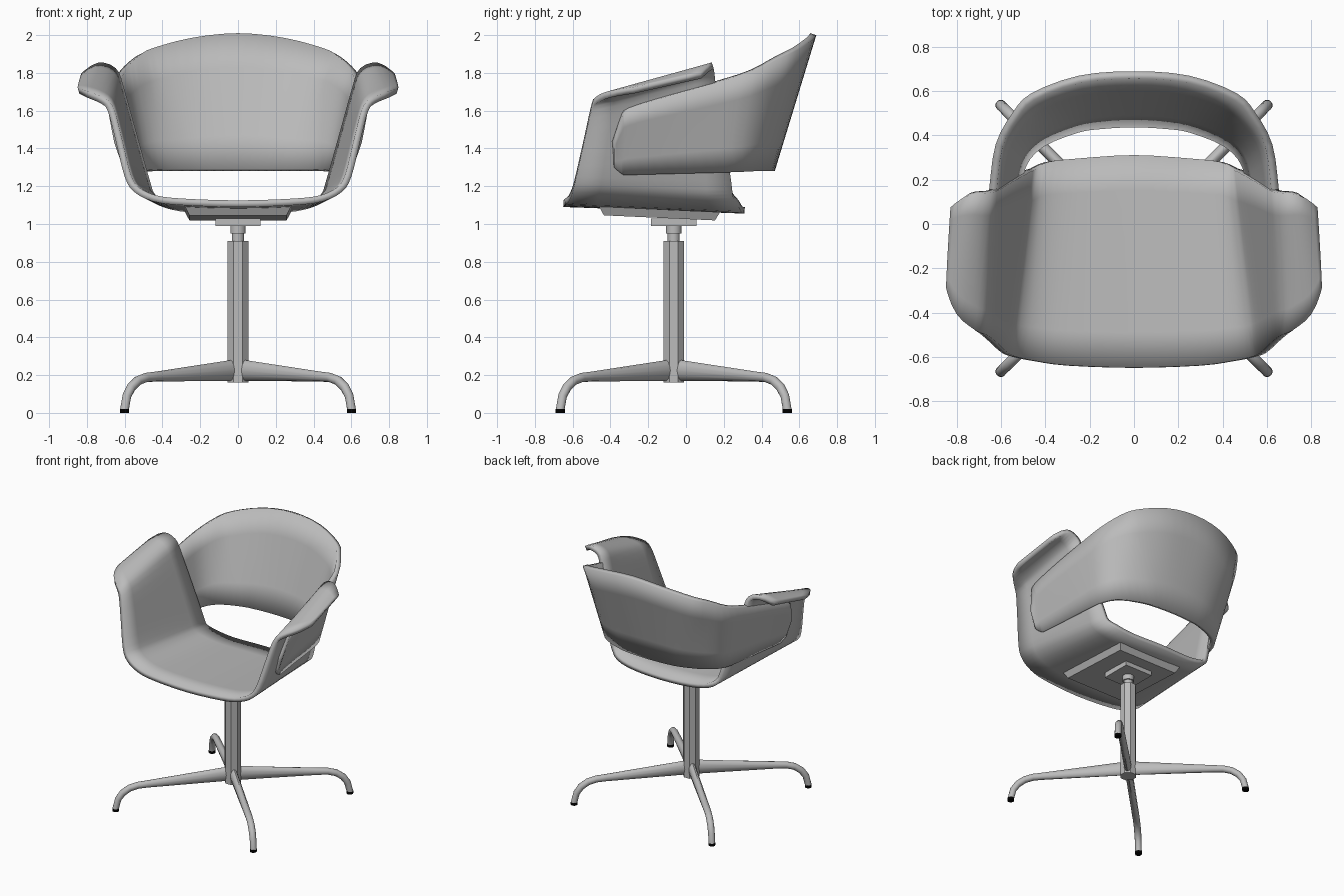
import bpy, bmesh, math
from mathutils import Vector, Matrix

if "Cube" in bpy.data.objects:
    bpy.data.objects.remove(bpy.data.objects["Cube"])


def material(name, rgb):
    mat = bpy.data.materials.new(name)
    mat.use_nodes = True
    mat.diffuse_color = (*rgb, 1)
    mat.node_tree.nodes["Principled BSDF"].inputs["Base Color"].default_value = (*rgb, 1)
    return mat


GREY = material("grey", (0.5, 0.5, 0.5))
BLACK = material("black", (0.0, 0.0, 0.0))
AXIS_Y = -0.065  # centre line of the pedestal


def finish(name, bm, mat, smooth=True):
    bmesh.ops.recalc_face_normals(bm, faces=bm.faces) if name.endswith(("leg", "foot")) else None
    mesh = bpy.data.meshes.new(name)
    bm.to_mesh(mesh)
    bm.free()
    obj = bpy.data.objects.new(name, mesh)
    bpy.context.collection.objects.link(obj)
    mesh.materials.append(mat)
    if smooth:
        bpy.ops.object.select_all(action='DESELECT')
        obj.select_set(True)
        bpy.context.view_layer.objects.active = obj
        bpy.ops.object.shade_smooth_by_angle(angle=math.radians(35))
    return obj


def mirrored(points):
    points = [Vector(p) for p in points]
    return [Vector((-p.x, p.y, p.z)) for p in reversed(points[1:])] + points


def spline(points, steps):
    """Catmull-Rom curve through the points."""
    padded = [points[0]] + points + [points[-1]]
    curve = []
    for a, b, c, d in zip(padded, padded[1:], padded[2:], padded[3:]):
        for i in range(steps):
            t = i / steps
            curve.append(b + (c - a) * t / 2 + (a * 2 - b * 5 + c * 4 - d) * t * t / 2
                         + (b * 3 - a - c * 3 + d) * t ** 3 / 2)
    return curve + [points[-1]]


def shell(name, edge_a, edge_b, rows, thickness):
    """Sheet stretched between two edge curves, thickened inward."""
    a, b = (spline(mirrored(e), 3) for e in (edge_a, edge_b))
    bm = bmesh.new()
    grid = [[bm.verts.new(p.lerp(q, j / rows)) for j in range(rows + 1)] for p, q in zip(a, b)]
    for left, right in zip(grid, grid[1:]):
        for j in range(rows):
            bm.faces.new((left[j], left[j + 1], right[j + 1], right[j]))
    obj = finish(name, bm, GREY)
    solid = obj.modifiers.new("thickness", 'SOLIDIFY')
    solid.thickness = thickness
    solid.offset = -1
    return obj


def cylinder(name, x, y, low, high, radius, sides, mat):
    bm = bmesh.new()
    bmesh.ops.create_cone(bm, cap_ends=True, segments=sides, radius1=radius, radius2=radius,
                          depth=high - low,
                          matrix=Matrix.Translation((x, y, (low + high) / 2))
                          @ Matrix.Rotation(math.pi / sides, 4, 'Z'))
    return finish(name, bm, mat)


def plate(name, y, z, size, tilt, taper):
    bm = bmesh.new()
    bmesh.ops.create_cube(bm, size=1)
    for v in bm.verts:
        shrink = taper if v.co.z < 0 else 1
        v.co = Vector((v.co.x * size[0] * shrink, v.co.y * size[1] * shrink, v.co.z * size[2]))
    bm.transform(Matrix.Translation((0, y, z)) @ Matrix.Rotation(math.radians(tilt), 4, 'X'))
    return finish(name, bm, GREY, False)


# Seat, side walls and armrests: one folded sheet from front edge to back edge
seat_front = [(0, -.65, 1.09), (.3, -.64, 1.1), (.45, -.62, 1.12), (.55, -.6, 1.17),
              (.6, -.58, 1.25), (.65, -.535, 1.45), (.69, -.5, 1.6), (.73, -.47, 1.64),
              (.8, -.4, 1.67), (.84, -.28, 1.69)]
seat_back = [(0, .31, 1.055), (.25, .295, 1.06), (.4, .28, 1.09), (.47, .25, 1.14),
             (.5, .24, 1.22), (.573, .2, 1.48), (.64, .16, 1.72), (.67, .15, 1.8),
             (.74, .14, 1.82), (.81, .08, 1.77)]
shell("seat_shell", seat_front, seat_back, 6, 0.035)

# Backrest band, wrapping round the outside of both side walls
back_bottom = [(0, .47, 1.28), (.14, .463, 1.28), (.26, .445, 1.28), (.43, .375, 1.28),
               (.52, .27, 1.275), (.55, .1, 1.27), (.568, -.1, 1.265), (.59, -.3, 1.26),
               (.595, -.34, 1.265), (.61, -.38, 1.3)]
back_top = [(0, .69, 2), (.25, .67, 1.975), (.465, .59, 1.92), (.55, .5, 1.88),
            (.625, .36, 1.81), (.655, .15, 1.745), (.675, -.08, 1.68), (.686, -.3, 1.61),
            (.68, -.34, 1.56), (.655, -.38, 1.43)]
shell("backrest_band", back_bottom, back_top, 4, 0.035)

# Mounting plates under the seat
plate("under_seat_plate", -.14, 1.055, (.56, .64, .045), -2.6, .92)
plate("swivel_plate", AXIS_Y, 1.01, (.24, .24, .04), 0, 1)

# Pedestal
cylinder("column", 0, AXIS_Y, .16, .91, .06, 8, GREY)
cylinder("column_neck", 0, AXIS_Y, .9, .96, .033, 12, GREY)
cylinder("column_collar", 0, AXIS_Y, .95, 1.0, .042, 12, GREY)

# Four tapering legs: reach, height, half height, half width of each section
sections = [(.03, .226, .056, .027), (.62, .192, .026, .026), (.69, .187, .025, .025),
            (.75, .17, .025, .025), (.8, .135, .025, .025), (.832, .09, .024, .024),
            (.85, .018, .024, .024)]


def leg(name, angle):
    out = Vector((math.cos(angle), math.sin(angle), 0))
    side = Vector((-out.y, out.x, 0))
    base = Vector((0, AXIS_Y, 0))
    path = [base + out * s[0] + Vector((0, 0, s[1])) for s in sections]
    bm = bmesh.new()
    rings = []
    for i, (_, _, tall, wide) in enumerate(sections):
        along = path[min(i + 1, len(path) - 1)] - path[max(i - 1, 0)]
        if i == 0:
            along = out
        if i == len(path) - 1:
            along = Vector((0, 0, -1))
        up = along.normalized().cross(side)
        rings.append([bm.verts.new(path[i] + up * tall * math.sin(a) + side * wide * math.cos(a))
                      for a in (k * math.tau / 12 for k in range(12))])
    for r, s in zip(rings, rings[1:]):
        for k in range(12):
            n = (k + 1) % 12
            bm.faces.new((r[k], r[n], s[n], s[k]))
    bm.faces.new(rings[0])
    bm.faces.new(rings[-1])
    finish(name + "_leg", bm, GREY)
    tip = path[-1]
    cylinder(name + "_foot", tip.x, tip.y, 0, .02, .025, 12, BLACK)


for i, name in enumerate(("back_left", "back_right", "front_right", "front_left")):
    leg(name, math.pi / 4 + i * math.pi / 2)
